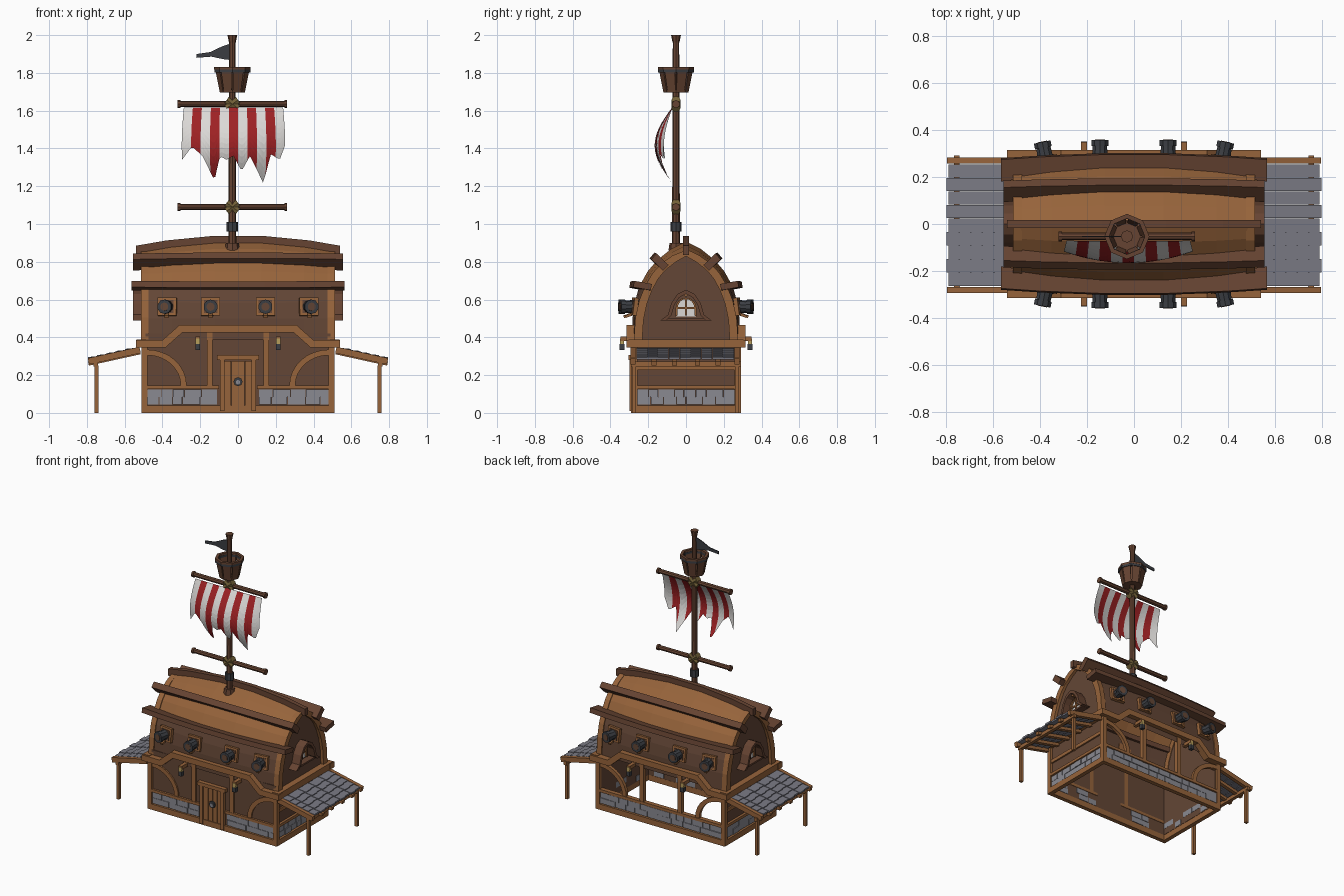
import bpy, bmesh, math, random
from mathutils import Vector, Matrix, Euler

if "Cube" in bpy.data.objects:
    bpy.data.objects.remove(bpy.data.objects["Cube"])
random.seed(4)

def srgb(r, g, b):
    return tuple(((c + .055) / 1.055) ** 2.4 for c in (r, g, b)) + (1,)

COL = {"light_wood": srgb(.59, .39, .23), "wall_brown": srgb(.39, .275, .21), "dark_wood": srgb(.40, .265, .195),
       "stone_grey": srgb(.54, .54, .57), "tile_grey": srgb(.48, .48, .52), "dark_metal": srgb(.23, .24, .26),
       "sail_red": srgb(.62, .13, .14), "sail_white": srgb(.86, .85, .84), "rope_olive": srgb(.45, .38, .22),
       "lantern_yellow": srgb(.72, .62, .36)}
MATS = {}
for n, c in COL.items():
    MATS[n] = bpy.data.materials.new(n)
    MATS[n].diffuse_color = c
LW, WB, DW, ST, TI, ME, RED, WH, RO, YE = COL
parts = {}

# ---- helpers: geometry collects per named part ----
def bm_of(name, mat):
    return parts.setdefault((name, mat), bmesh.new())

def box(name, mat, c, s, rot=(0, 0, 0)):
    m = Matrix.Translation(c) @ Euler(rot).to_matrix().to_4x4() @ Matrix.Diagonal((*s, 1))
    bmesh.ops.create_cube(bm_of(name, mat), size=1, matrix=m)

def cyl(name, mat, p0, p1, r0, r1=None, n=8):
    p0, p1 = Vector(p0), Vector(p1)
    d = p1 - p0
    m = Matrix.Translation((p0 + p1) / 2) @ d.to_track_quat('Z', 'Y').to_matrix().to_4x4()
    bmesh.ops.create_cone(bm_of(name, mat), cap_ends=True, segments=n, radius1=r0,
                          radius2=r0 if r1 is None else r1, depth=d.length, matrix=m)

def sweep(name, mat, secs, closed=False):
    bm = bm_of(name, mat)
    rings = [[bm.verts.new(p) for p in s] for s in secs]
    k = len(rings[0])
    for a, b in zip(rings, rings[1:] + (rings[:1] if closed else [])):
        for i in range(k):
            bm.faces.new((a[i], a[(i + 1) % k], b[(i + 1) % k], b[i]))
    if not closed:
        bm.faces.new(rings[0])
        bm.faces.new(rings[-1])

def at(axis, u, v, w):
    return (w, u, v) if axis == 'x' else (u, w, v)

def prism(name, mat, pts, axis, a, b):
    sweep(name, mat, [[at(axis, u, v, w) for u, v in pts] for w in (a, b)])

def strip(name, mat, outer, inner, axis, a, b):
    sweep(name, mat, [[at(axis, *o, a), at(axis, *i, a), at(axis, *i, b), at(axis, *o, b)]
                      for o, i in zip(outer, inner)])

def mirrored(pts):
    return pts + [(-u, v) for u, v in reversed(pts[:-1])]

# ---- upturned hull ----
MID = [(.285, .385), (.285, .5), (.275, .58), (.25, .67), (.205, .75), (.155, .81), (.08, .87), (0, .91)]
END = [(.268, .385), (.26, .5), (.24, .59), (.208, .67), (.17, .735), (.125, .785), (.062, .83), (0, .86)]
T = [-1, -.7, -.25, .25, .7, 1]

def prof(t):
    return [(a + (c - a) * t * t, b + (d - b) * t * t) for (a, b), (c, d) in zip(MID, END)]

for (t0, t1) in zip(T, T[1:]):
    P, Q = mirrored(prof(t0)), mirrored(prof(t1))
    for j in range(len(P) - 1):
        roof = 3 <= j < len(P) - 4
        bm = bm_of("roof_planks" if roof else "hull_sides", LW if roof else WB)
        bm.faces.new([bm.verts.new((x * .5, *p)) for x, p in
                      ((t0, P[j]), (t0, P[j + 1]), (t1, Q[j + 1]), (t1, Q[j]))])

# ---- strakes and ridge beam along the hull ----
def strake(name, idx, n, X, out_mid, out_end, hw, sy):
    secs = []
    for t in T:
        y, z = prof(t)[idx]
        o = out_mid + (out_end - out_mid) * t * t
        secs.append([(t * X, sy * (y + n[0] * d - n[1] * e), z + n[1] * d + n[0] * e)
                     for d, e in ((-.025, -hw), (o, -hw), (o, hw), (-.025, hw))])
    sweep(name, DW, secs)

for sy in (1, -1):
    strake("lower_strake", 3, (.98, .18), .565, .05, .07, .017, sy)
    strake("upper_strake", 5, (.72, .69), .555, .035, .062, .021, sy)
strake("ridge_beam", 7, (0, 1), .54, .03, .025, .016, 1)

# ---- gable ends, arched frames and windows ----
outer = mirrored([(y + .008, z + .004) for y, z in END])
inner = mirrored([(y * .88 - .004 * (y > 0), .385 + (z - .385) * .935) for y, z in END])
hood_o = mirrored([(.135, .49), (.095, .52), (.078, .58), (.045, .63), (0, .652)])
hood_i = mirrored([(.105, .49), (.078, .515), (.06, .575), (.036, .61), (0, .63)])
win = [(.055, .51)] + [(.055 * math.cos(a), .555 + .055 * math.sin(a)) for a in (0, .4, .8, 1.2, math.pi / 2)]
wo, wi = mirrored(win), mirrored([(u * .8, .56 + (v - .56) * .85) for u, v in win])
for s in (1, -1):
    prism("gable_wall", WB, mirrored(END), 'x', s * .48, s * .492)
    strip("gable_frame", LW, outer, inner, 'x', s * .475, s * .513)
    strip("window_hood", DW, hood_o, hood_i, 'x', s * .49, s * .555)
    box("window_hood", DW, (s * .515, 0, .495), (.05, .22, .012))
    prism("window_pane", WH, wo, 'x', s * .491, s * .499)
    strip("window_frame", LW, wo, wi, 'x', s * .491, s * .512)
    box("window_bars", LW, (s * .502, 0, .56), (.012, .01, .09))
    box("window_bars", LW, (s * .502, 0, .556), (.012, .095, .01))
    cyl("window_knob", LW, (s * .5, 0, .627), (s * .535, 0, .627), .012)
    box("gable_beam", LW, (s * .512, 0, .367), (.05, .61, .044))
    box("side_wall", WB, (s * .485, 0, .215), (.014, .54, .35))

# ---- timber frame of the lower house; the back stays open above the stones ----
top = [(-.54, .385), (-.4, .385), (-.31, .465), (.31, .465), (.4, .385), (.54, .385)]
bot = [(-.54, .345), (-.385, .345), (-.295, .425), (.295, .425), (.385, .345), (.54, .345)]
box("front_wall", WB, (0, -.268, .23), (.98, .014, .38))
for sy in (1, -1):
    strip("eave_band", LW, top, bot, 'y', sy * .265, sy * .315)
    box("base_beam", LW, (0, sy * .275, .02), (1.02, .03, .04))
    for a, b in (((-.49, .49),) if sy > 0 else ((-.49, -.1), (.1, .49))):
        box("sill_rail", LW, ((a + b) / 2, sy * .274, .136), (b - a, .032, .02))
    for s in (1, -1):
        box("corner_post", LW, (s * .495, sy * .274, .19), (.03, .032, .38))
        box("wall_post", LW, (s * .15, sy * .274, .285), (.03, .028, .29))
        arcs = [[(s * (.48 - r * 1.04 * math.cos(a)), .145 + (r - .01) * math.sin(a))
                 for a in (i * math.pi / 16 for i in range(9))] for r in (.2, .17)]
        strip("curved_brace", LW, *arcs, 'y', sy * .262, sy * .285)
        # lantern brackets
        box("lantern_bracket", LW, (s * .213, sy * .305, .393), (.026, .085, .024))
        box("lantern_top", YE, (s * .213, sy * .338, .38), (.022, .022, .03))
        box("lantern_body", ME, (s * .213, sy * .338, .349), (.026, .026, .032))
for s in (1, -1):
    box("base_beam", LW, (s * .495, 0, .02), (.03, .55, .04))
    box("sill_rail", LW, (s * .495, 0, .136), (.03, .55, .02))
    box("side_rail", LW, (s * .493, 0, .24), (.02, .55, .025))

# ---- stone footing made of uneven blocks ----
def stones(a, b, place):
    for row in range(2):
        x = a
        while x < b - .001:
            w = min(random.uniform(.05, .1), b - x)
            if b - x - w < .03:
                w = b - x
            c, s = place(x + w / 2, w - .003, random.uniform(.018, .03))
            box("stone_footing", ST, (*c, .064 + row * .04), (*s, .038))
            x += w

for a, b in ((-.48, -.11), (.11, .48)):
    stones(a, b, lambda m, w, d: ((m, -.272), (w, d)))
stones(-.48, .48, lambda m, w, d: ((m, .272), (w, d)))
for s in (1, -1):
    stones(-.26, .26, lambda m, w, d: ((s * .49, m), (d, w)))

# ---- door ----
for i in range(4):
    box("door_planks", LW, (-.054 + i * .036, -.277, .158), (.034, .016, .236))
for s in (1, -1):
    box("door_frame", LW, (s * .083, -.28, .15), (.022, .036, .28))
box("door_frame", LW, (0, -.283, .293), (.22, .042, .025))
cyl("door_knocker", ME, (0, -.28, .165), (0, -.295, .165), .024)
cyl("door_knocker", ST, (0, -.294, .163), (0, -.299, .163), .012)

# ---- cannons with square port frames ----
for sy in (1, -1):
    for x in (-.385, -.145, .145, .385):
        yaw = .2 * (1 if x > 0 else -1) * (abs(x) > .3)
        d = Vector((math.sin(yaw), sy * math.cos(yaw), 0))
        o = Vector((x - d.x * .06, sy * (.265 if abs(x) > .3 else .272), .562))
        tilt = (sy * .13, 0, -sy * yaw * .7)
        box("cannon_port", LW, o + d * .008, (.1, .022, .095), tilt)
        box("cannon_port_inset", WB, o + d * .012, (.072, .024, .068), tilt)
        cyl("cannon_barrel", ME, o, o + d * .075, .036, .031, 10)
        cyl("cannon_muzzle", ME, o + d * .06, o + d * .085, .038, .038, 10)
        cyl("cannon_bore", WB, o + d * .084, o + d * .087, .022, .022, 10)
        box("cannon_strut", LW, o + d * .03 - Vector((0, 0, .043)), (.02, .06, .014), (-sy * .35, 0, 0))

# ---- side porches ----
ang = math.atan(.22)
for s in (1, -1):
    for y in (-.28, -.17, -.06, .06, .17, .27):
        big = y in (-.28, .27)
        box("porch_rafter", LW, (s * .655, y, .303 if big else .291), (.28, .026, .034 if big else .022), (0, s * ang, 0))
    box("porch_beam", LW, (s * .753, 0, .258), (.024, .58, .026))
    for y in (-.275, .27):
        box("porch_post", LW, (s * .75, y, .125), (.021, .021, .25))
    for r in range(5):
        for k in range(9):
            x = .56 + r * .049 + .008 * (k % 2)
            box("porch_tiles", TI, (s * x, -.235 + k * .0575, .341 - .22 * (x - .53) + .003 * (k % 2)),
                (.062, .056, .012), (0, s * (ang - .12), 0))

# ---- mast, yards and rope lashings ----
MX, MY = -.03, -.053
cyl("mast", DW, (MX, MY, .86), (MX, MY, 1.97), .021, .017)
cyl("mast_top", DW, (MX, MY, 1.96), (MX, MY, 2), .018, .026)
cyl("mast_foot", DW, (MX, MY, .86), (MX, MY, .9), .04, .034)
cyl("mast_band", ME, (MX, MY, .96), (MX, MY, 1.01), .03)
for z in (1.09, 1.635):
    cyl("yard", DW, (-.31, MY, z), (.25, MY, z), .016)
    for s in (1, -1):
        cyl("yard_cap", DW, (MX + s * .275, MY, z), (MX + s * .29, MY, z), .021)
        cyl("rope_lashing", RO, (MX - .03, MY, z - s * .022), (MX + .03, MY, z + s * .022), .024)

# ---- crow's nest ----
def ring(a, r, z):
    return (MX + r * math.cos(a), MY + r * math.sin(a), z)

for k in range(8):
    a = k * math.pi / 4 + math.pi / 8
    sweep("nest_planks", DW, [[ring(a - .34, r, z), ring(a + .34, r, z), ring(a + .34, r - .012, z),
                               ring(a - .34, r - .012, z)] for r, z in ((.066, 1.695), (.09, 1.815))])
cyl("nest_floor", DW, (MX, MY, 1.695), (MX, MY, 1.71), .066)
for n, m, z0, z1, r in (("nest_band", ME, 1.803, 1.818, .095), ("nest_rim", DW, 1.818, 1.832, .096)):
    sweep(n, m, [[ring(k * math.pi / 4, q, z) for q, z in ((r, z0), (r, z1), (r - .02, z1), (r - .02, z0))]
                 for k in range(8)], True)

# ---- pennant ----
strip("pennant", ME, [(-.035, 1.957), (-.085, 1.94), (-.147, 1.91), (-.22, 1.9)],
      [(-.035, 1.868), (-.08, 1.873), (-.14, 1.886), (-.22, 1.88)], 'y', MY - .003, MY + .003)

# ---- torn striped sail ----
HEM = [(0, 1.34), (.1, 1.41), (.2, 1.36), (.31, 1.23), (.37, 1.36), (.43, 1.34), (.5, 1.36), (.58, 1.28),
       (.66, 1.36), (.8, 1.215), (.86, 1.37), (.95, 1.34), (1, 1.42)]

def sail_pt(u, v):
    for (a, za), (b, zb) in zip(HEM, HEM[1:]):
        if a <= u <= b + 1e-6:
            hem = za + (zb - za) * (u - a) / (b - a)
            break
    z = 1.618 + (hem - 1.618) * v
    w = 2 * u - 1
    bulge = math.sin(math.pi * min(1, (1.625 - z) / .42))
    return (-.024 + w * (.262 + .012 * bulge), -.068 - .098 * bulge * (1 - .5 * w * w), z)

NU, NV = 44, 10
for i in range(NU):
    red = (i // 4) % 2
    bm = bm_of("sail_red_stripes" if red else "sail_white_stripes", RED if red else WH)
    for j in range(NV):
        bm.faces.new([bm.verts.new(sail_pt((i + a) / NU, (j + b) / NV)) for a, b in ((0, 0), (0, 1), (1, 1), (1, 0))])

# ---- turn the collected parts into objects ----
for (name, mat), bm in parts.items():
    bmesh.ops.remove_doubles(bm, verts=bm.verts, dist=1e-5)
    bmesh.ops.recalc_face_normals(bm, faces=bm.faces)
    me = bpy.data.meshes.new(name)
    bm.to_mesh(me)
    bm.free()
    me.materials.append(MATS[mat])
    bpy.context.collection.objects.link(bpy.data.objects.new(name, me))

for m in bpy.data.materials:
    if m.users and not m.is_grease_pencil:
        m.use_nodes = True
        m.node_tree.nodes["Principled BSDF"].inputs["Base Color"].default_value = m.diffuse_color
